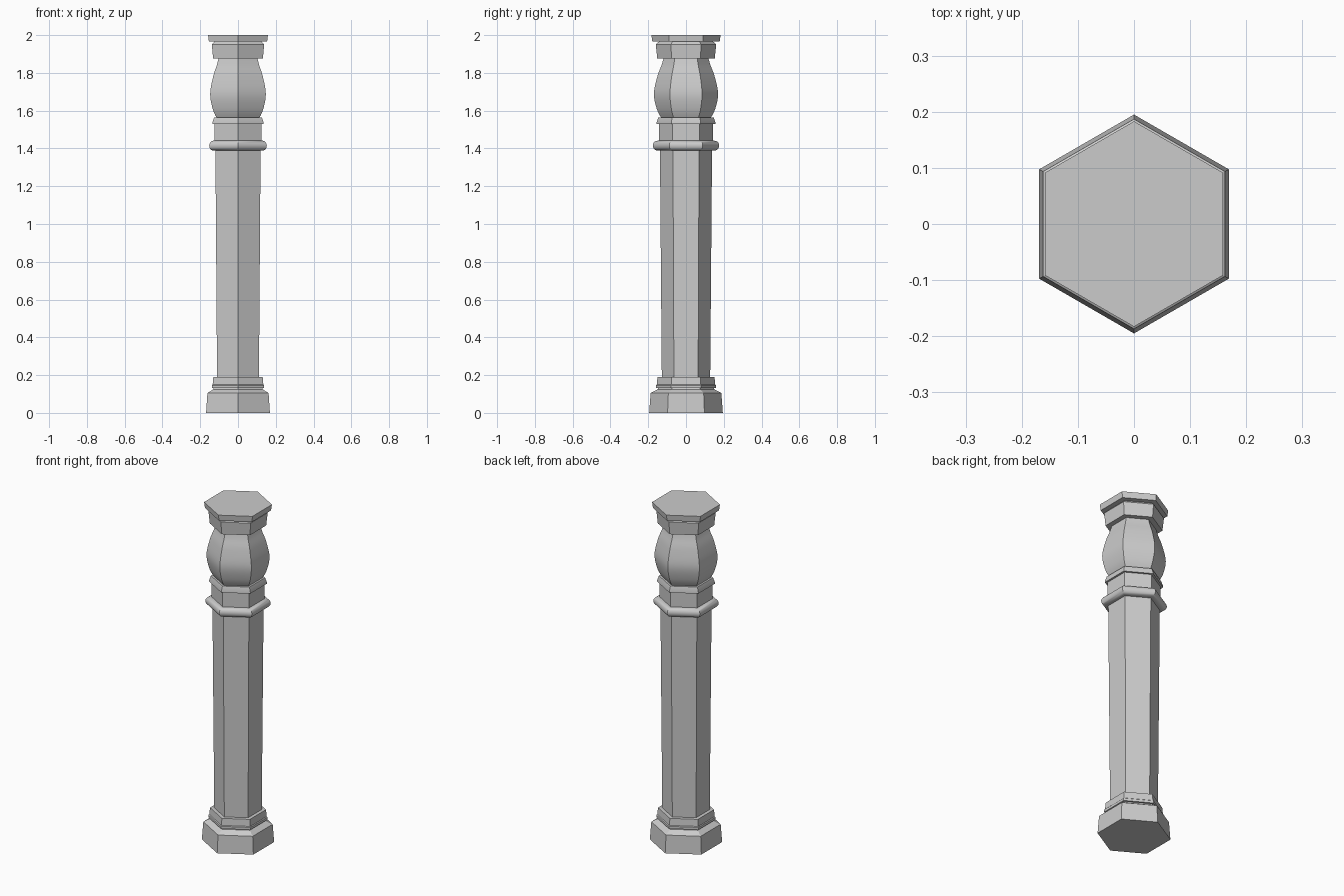
import bpy
import bmesh
from math import sin, cos, pi

SIDES = 6

cube = bpy.data.objects.get("Cube")
if cube:
    bpy.data.objects.remove(cube, do_unlink=True)

# One plain stone colour
stone = bpy.data.materials.new("grey_stone")
stone.use_nodes = True
stone.diffuse_color = (0.6, 0.6, 0.6, 1)
stone.node_tree.nodes["Principled BSDF"].inputs["Base Color"].default_value = (0.6, 0.6, 0.6, 1)


def hex_turning(name, profile):
    """Closed six-sided solid through (corner radius, height) points, corners on the y axis."""
    bm = bmesh.new()
    rings = []
    for radius, z in profile:
        angles = [pi / 2 + 2 * pi * i / SIDES for i in range(SIDES)]
        rings.append([bm.verts.new((radius * cos(a), radius * sin(a), z)) for a in angles])
    for low, high in zip(rings, rings[1:]):
        for i in range(SIDES):
            j = (i + 1) % SIDES
            bm.faces.new((low[i], low[j], high[j], high[i]))
    bm.faces.new(rings[0][::-1])
    bm.faces.new(rings[-1])
    mesh = bpy.data.meshes.new(name)
    bm.to_mesh(mesh)
    bm.free()
    mesh.materials.append(stone)
    obj = bpy.data.objects.new(name, mesh)
    bpy.context.collection.objects.link(obj)
    bpy.ops.object.select_all(action="DESELECT")
    obj.select_set(True)
    bpy.context.view_layer.objects.active = obj
    bpy.ops.object.shade_smooth_by_angle(angle=pi / 6)
    return obj


def smooth_profile(points, steps=5):
    """Catmull-Rom curve through the profile points."""
    pts = [points[0]] + points + [points[-1]]
    result = []
    for a, b, c, d in zip(pts, pts[1:], pts[2:], pts[3:]):
        for s in range(steps):
            t = s / steps
            result.append(tuple(
                0.5 * (2 * q + (r - p) * t + (2 * p - 5 * q + 4 * r - u) * t ** 2
                       + (3 * q - p - 3 * r + u) * t ** 3)
                for p, q, r, u in zip(a, b, c, d)))
    return result + [points[-1]]


# Foot: tapered plinth, sloping shoulder and stepped moulding
hex_turning("plinth", [(0.195, 0), (0.187, 0.105), (0.15, 0.125), (0.147, 0.135)])
hex_turning("foot_moulding", [(0.16, 0.132), (0.16, 0.146), (0.155, 0.15), (0.151, 0.19)])

# Shaft, widening slightly upwards
hex_turning("shaft", [(0.128, 0.18), (0.138, 1.40)])

# Rounded ring around the top of the shaft
ring = [(0.15 + 0.026 * cos(a), 1.415 + 0.026 * sin(a))
        for a in [-pi / 2 + pi * i / 10 for i in range(11)]]
hex_turning("ring", ring)

# Neck and its collar
hex_turning("neck", [(0.143, 1.43), (0.143, 1.54)])
hex_turning("collar", [(0.156, 1.53), (0.156, 1.538), (0.146, 1.565)])

# Bulging capital
hex_turning("bulb", smooth_profile([
    (0.130, 1.56), (0.155, 1.61), (0.170, 1.69), (0.152, 1.78), (0.130, 1.84), (0.118, 1.88)]))

# Head block and top slab
hex_turning("head_block", [(0.152, 1.875), (0.16, 1.95), (0.144, 1.965), (0.144, 1.97)])
hex_turning("top_slab", [(0.178, 1.965), (0.183, 2.0)])
